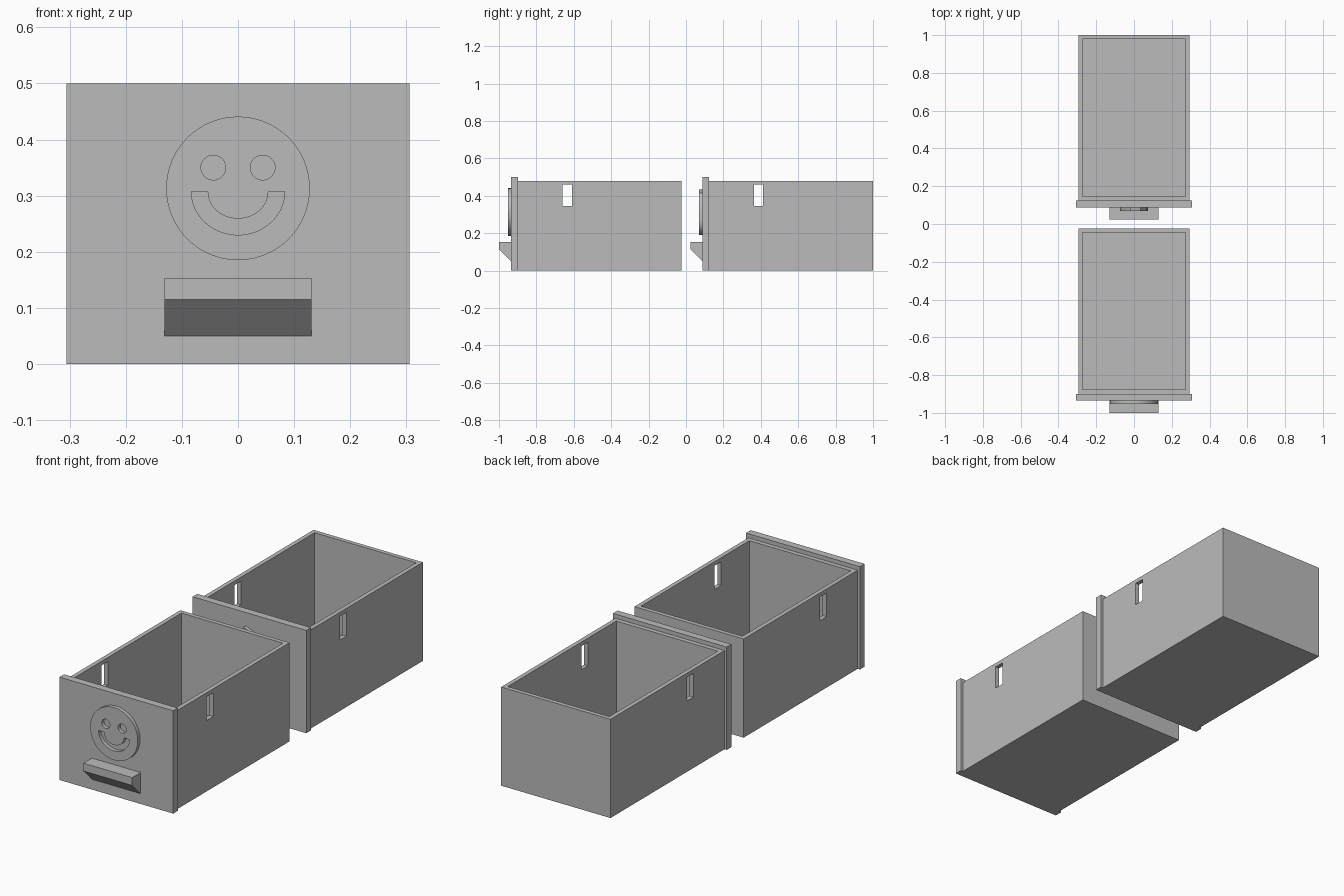
import bpy
import bmesh
from math import cos, sin, pi
from mathutils import Matrix, Vector

if "Cube" in bpy.data.objects:
    bpy.data.objects.remove(bpy.data.objects["Cube"], do_unlink=True)

grey = bpy.data.materials.new("plain grey")
grey.use_nodes = True
COLOUR = (0.5, 0.5, 0.5, 1)
grey.diffuse_color = COLOUR
grey.node_tree.nodes["Principled BSDF"].inputs["Base Color"].default_value = COLOUR


def add_object(name, mesh):
    obj = bpy.data.objects.new(name, mesh)
    bpy.context.collection.objects.link(obj)
    mesh.materials.clear()
    mesh.materials.append(grey)
    return obj


def box(name, low, high):
    low, high = Vector(low), Vector(high)
    bm = bmesh.new()
    bmesh.ops.create_cube(bm, size=1)
    size = Matrix.Diagonal((high - low).to_4d())
    bm.transform(Matrix.Translation((low + high) / 2) @ size)
    mesh = bpy.data.meshes.new(name)
    bm.to_mesh(mesh)
    bm.free()
    return add_object(name, mesh)


def evaluated_mesh(obj):
    return bpy.data.meshes.new_from_object(
        obj.evaluated_get(bpy.context.evaluated_depsgraph_get()))


def cut(obj, cutter):
    mod = obj.modifiers.new("cut", 'BOOLEAN')
    mod.object, mod.solver = cutter, 'EXACT'
    mesh = evaluated_mesh(obj)
    obj.modifiers.clear()
    obj.data = mesh
    bpy.data.objects.remove(cutter, do_unlink=True)


def plate(name, outlines, front, back):
    """Extrude x-z outlines, inner ones being holes, between two y values."""
    curve = bpy.data.curves.new(name, 'CURVE')
    curve.dimensions, curve.fill_mode = '2D', 'BOTH'
    curve.extrude = (back - front) / 2
    for outline in outlines:
        spline = curve.splines.new('POLY')
        spline.points.add(len(outline) - 1)
        for point, (x, z) in zip(spline.points, outline):
            point.co = (x, z, 0, 1)
        spline.use_cyclic_u = True
    temp = bpy.data.objects.new(name, curve)
    bpy.context.collection.objects.link(temp)
    mesh = evaluated_mesh(temp)
    bpy.data.objects.remove(temp, do_unlink=True)
    mesh.transform(Matrix.Translation((0, (front + back) / 2, 0))
                   @ Matrix.Rotation(pi / 2, 4, 'X'))
    obj = add_object(name, mesh)
    bpy.ops.object.select_all(action='DESELECT')
    obj.select_set(True)
    bpy.context.view_layer.objects.active = obj
    bpy.ops.object.shade_smooth_by_angle(angle=pi / 6)
    return obj


def arc(cx, cz, rx, rz, start, end, count):
    return [(cx + rx * cos(start + (end - start) * i / count),
             cz + rz * sin(start + (end - start) * i / count))
            for i in range(count + 1)]


def circle(cx, cz, r, count=64):
    return arc(cx, cz, r, r, 0, 2 * pi, count)[:-1]


def smiley(name, front, back):
    mouth = (arc(0, 0.307, 0.083, 0.077, pi, 2 * pi, 32)
             + arc(0, 0.307, 0.054, 0.048, 2 * pi, pi, 32))
    eyes = [circle(side * 0.044, 0.35, 0.022, 32) for side in (-1, 1)]
    plate(name, [circle(0, 0.313, 0.128), *eyes, mouth], front, back)


def flame(name, front, back):
    tip = [(0.072, 0.31), (0.065, 0.37), (0.035, 0.415), (-0.02, 0.435),
           (-0.02, 0.40), (-0.05, 0.36), (-0.07, 0.31)]
    bowl = arc(0, 0.265, 0.075, 0.075, pi, 2 * pi, 32)
    plate(name, [tip + bowl], front, back)


def handle(name, y):
    """Grip with a flat top and a slanted underside."""
    obj = box(name, (-0.131, y - 0.065, 0.05), (0.131, y, 0.153))
    for v in obj.data.vertices:
        if v.co.y < y - 0.03 and v.co.z < 0.1:
            v.co.z = 0.115


def drawer(prefix, y, emblem):
    # Front panel, slightly wider and taller than the tray
    box(prefix + "_panel", (-0.306, y, 0), (0.306, y + 0.036, 0.5))

    # Open tray with a slot through both side walls
    start, end = y + 0.036, y + 0.912
    tray = box(prefix + "_tray", (-0.294, start, 0), (0.294, end, 0.48))
    cut(tray, box("cavity", (-0.273, start + 0.022, 0.02),
                  (0.273, end - 0.021, 0.6)))
    cut(tray, box("slot", (-0.5, y + 0.275, 0.345), (0.5, y + 0.325, 0.46)))

    handle(prefix + "_handle", y)
    emblem(prefix + "_emblem", y - 0.018, y)


drawer("front_drawer", -0.935, smiley)
drawer("rear_drawer", 0.088, flame)
